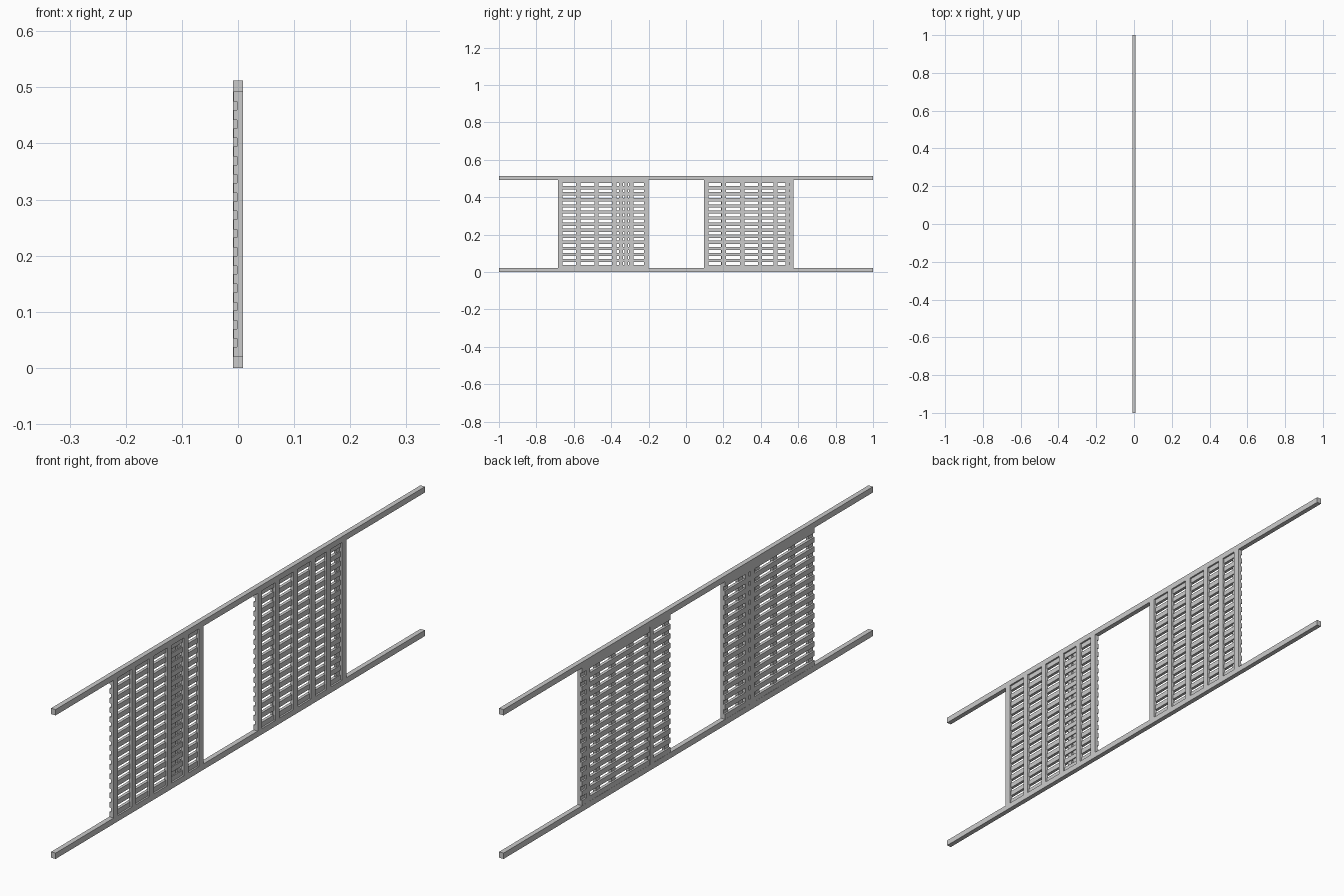
import bpy, bmesh
from mathutils import Matrix, Vector

if "Cube" in bpy.data.objects:
    bpy.data.objects.remove(bpy.data.objects["Cube"])

W = 0.0085             # half depth of the whole assembly
Z0, Z1 = 0.02, 0.492   # lattice height between the rails
STEP = 0.0325          # slat pitch
SLAT = 0.0175          # slat height


def boxes(name, specs):
    """One object from boxes given as (x0, x1, y0, y1, z0, z1)."""
    bm = bmesh.new()
    for x0, x1, y0, y1, z0, z1 in specs:
        m = Matrix.Translation(Vector((x0 + x1, y0 + y1, z0 + z1)) / 2)
        m = m @ Matrix.Diagonal((x1 - x0, y1 - y0, z1 - z0, 1))
        bmesh.ops.create_cube(bm, size=1, matrix=m)
    me = bpy.data.meshes.new(name)
    bm.to_mesh(me)
    bm.free()
    ob = bpy.data.objects.new(name, me)
    bpy.context.collection.objects.link(ob)
    return ob


# Long top and bottom rails
boxes("bottom_rail", [(-W, W, -1, 1, 0, Z0)])
boxes("top_rail", [(-W, W, -1, 1, Z1, Z1 + 0.02)])


def panel(name, y0, y1, front, back):
    # Upright bars on the +x face
    bars = [(-0.002, W, y - 0.0115, y + 0.0115, Z0, Z1) for y in front]
    bars += [(-0.002, W, y0, y0 + 0.024, Z0, Z1), (-0.002, W, y1 - 0.024, y1, Z0, Z1)]
    boxes(name + "_front_uprights", bars)
    # Extra uprights on the -x face
    boxes(name + "_back_uprights",
          [(-W, -0.001, y - 0.010, y + 0.010, Z0, Z1) for y in back])
    # Horizontal slats crossing behind the front uprights
    slats = []
    for i in range(15):
        z = Z1 - i * STEP
        slats.append((-W + 0.0006, 0.0025, y0, y1, max(z - SLAT, Z0), z))
    boxes(name + "_slats", slats)


panel("left_lattice", -0.685, -0.20, (-0.576, -0.479, -0.383, -0.293), (-0.348, -0.320))
panel("right_lattice", 0.095, 0.575, (0.202, 0.300, 0.396, 0.479), (0.198, 0.541))
